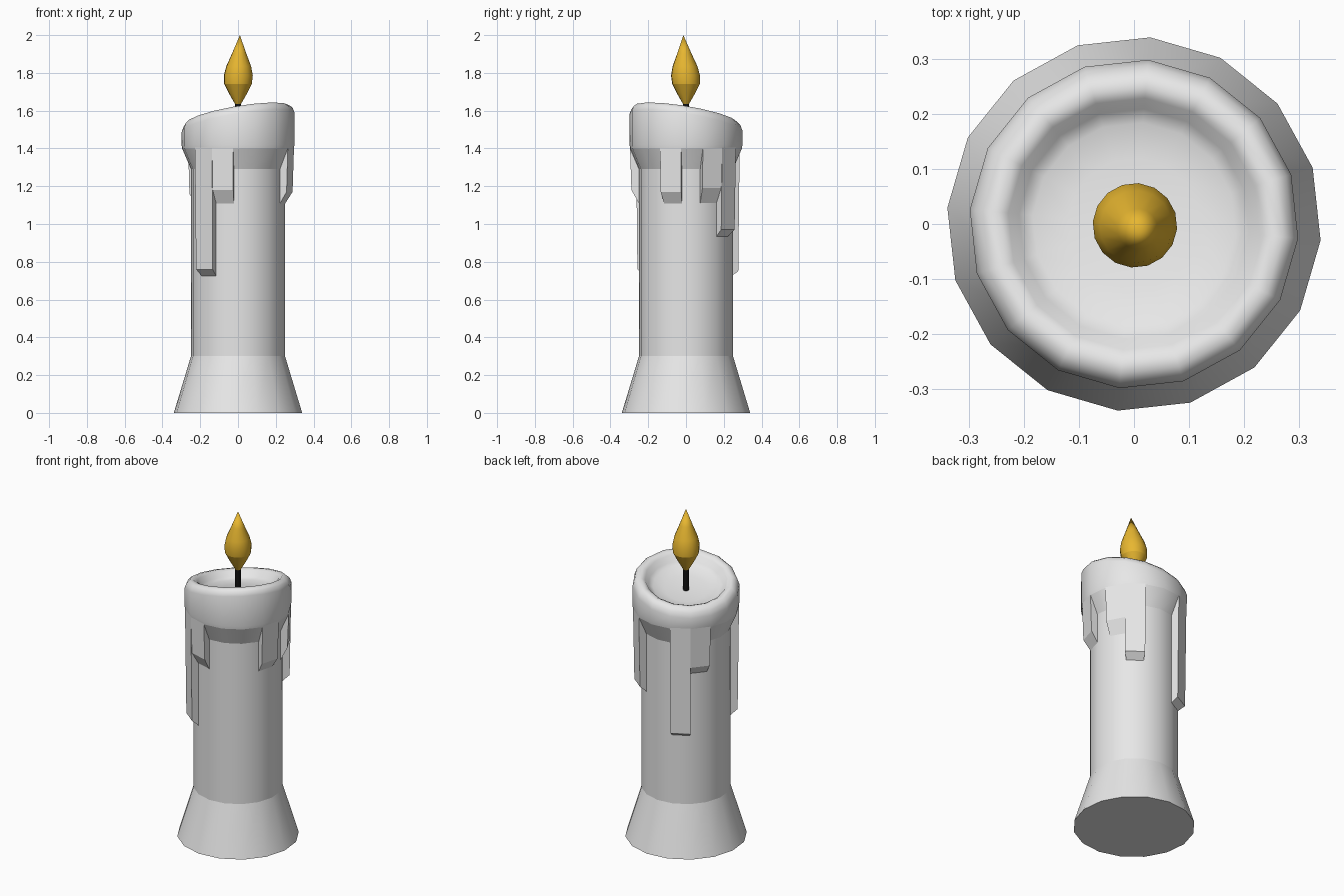
import bpy, bmesh, math
from mathutils import Vector

if "Cube" in bpy.data.objects:
    bpy.data.objects.remove(bpy.data.objects["Cube"])

SIDES = 16
STEP = math.tau / SIDES
START = math.radians(-5)


def material(name, color, rough=0.7):
    m = bpy.data.materials.new(name)
    m.use_nodes = True
    m.diffuse_color = (*color, 1)
    bsdf = m.node_tree.nodes["Principled BSDF"]
    bsdf.inputs["Base Color"].default_value = (*color, 1)
    bsdf.inputs["Roughness"].default_value = rough
    return m


def finish(bm, name, mat):
    bmesh.ops.recalc_face_normals(bm, faces=bm.faces)
    mesh = bpy.data.meshes.new(name)
    bm.to_mesh(mesh)
    bm.free()
    mesh.materials.append(mat)
    obj = bpy.data.objects.new(name, mesh)
    bpy.context.collection.objects.link(obj)
    return obj


def polar(r, k, z):
    a = START + k * STEP
    return Vector((r * math.cos(a), r * math.sin(a), z))


def lathe(name, rings, mat, shape=lambda p, i: p, sharp=()):
    """Revolve (radius, height) rings; radius 0 becomes a single point."""
    bm = bmesh.new()
    loops = []
    for i, (r, z) in enumerate(rings):
        count = SIDES if r else 1
        loops.append([bm.verts.new(shape(polar(r, k, z), i)) for k in range(count)])
    for a, b in zip(loops, loops[1:]):
        for k in range(SIDES):
            quad = [a[k % len(a)], a[(k + 1) % len(a)], b[(k + 1) % len(b)], b[k % len(b)]]
            bm.faces.new(list(dict.fromkeys(quad)))
    for loop in (loops[0], loops[-1]):
        if len(loop) > 1:
            bm.faces.new(loop)
    for f in bm.faces:
        f.smooth = len(f.verts) <= 4
    for i in sharp:
        for k in range(SIDES):
            edge = bm.edges.get((loops[i][k], loops[i][(k + 1) % SIDES]))
            edge.smooth = False
    return finish(bm, name, mat)


wax = material("pale_wax", (0.8, 0.8, 0.8))
black = material("black_wick", (0.005, 0.005, 0.005))
gold = material("golden_flame", (0.8, 0.47, 0.03))

# Wax body: flared foot, straight shaft, flared cup, slanted rim and bowl
RIM = 1.583
FIRST_SLANTED = 5
lower = [(0.341, 0), (0.25, 0.3), (0.25, 1.29), (0.297, 1.4), (0.3, 1.42)]
rim = [(0.3, -0.045), (0.29, -0.018), (0.272, -0.002), (0.25, 0), (0.23, -0.012),
       (0.21, -0.043), (0.185, -0.057), (0.12, -0.068), (0, -0.073)]


def slant(p, i):
    if i >= FIRST_SLANTED:
        p.z += 0.23 * (p.x - p.y) / math.sqrt(2)
    return p


lathe("wax_body", lower + [(r, RIM + dz) for r, dz in rim], wax, slant, sharp=(0, 1, 2, 3))

# Wax drips: one body sector each (sector, inner bottom, outer bottom)
drips = [(-1, 1.10, 1.17), (1, 1.10, 1.19), (2, 0.93, 0.97), (5, 0.72, 0.75),
         (6, 1.10, 1.16), (10, 0.72, 0.76), (11, 1.10, 1.18)]
for n, (k, z_in, z_out) in enumerate(drips, 1):
    section = [(0.245, z_in), (0.29, z_out), (0.298, 1.42), (0.245, 1.42)]
    bm = bmesh.new()
    left, right = [[bm.verts.new(polar(r, s, z)) for r, z in section] for s in (k, k + 1)]
    bm.faces.new(left)
    bm.faces.new(right)
    for i in range(4):
        j = (i + 1) % 4
        bm.faces.new((left[i], left[j], right[j], right[i]))
    finish(bm, f"wax_drip_{n}", wax)

# Wick
lathe("wick", [(0.016, 1.49), (0.016, 1.66)], black)

# Flame with a slightly leaning tip
flame = [(0.014, 1.632), (0.05, 1.695), (0.073, 1.74), (0.077, 1.785),
         (0.066, 1.835), (0.037, 1.905), (0, 2.0)]


def lean(p, i):
    t = max(0, (p.z - 1.74) / 0.26)
    return p + Vector((0.01, -0.014, 0)) * t


lathe("flame", flame, gold, lean, sharp=(2,))
